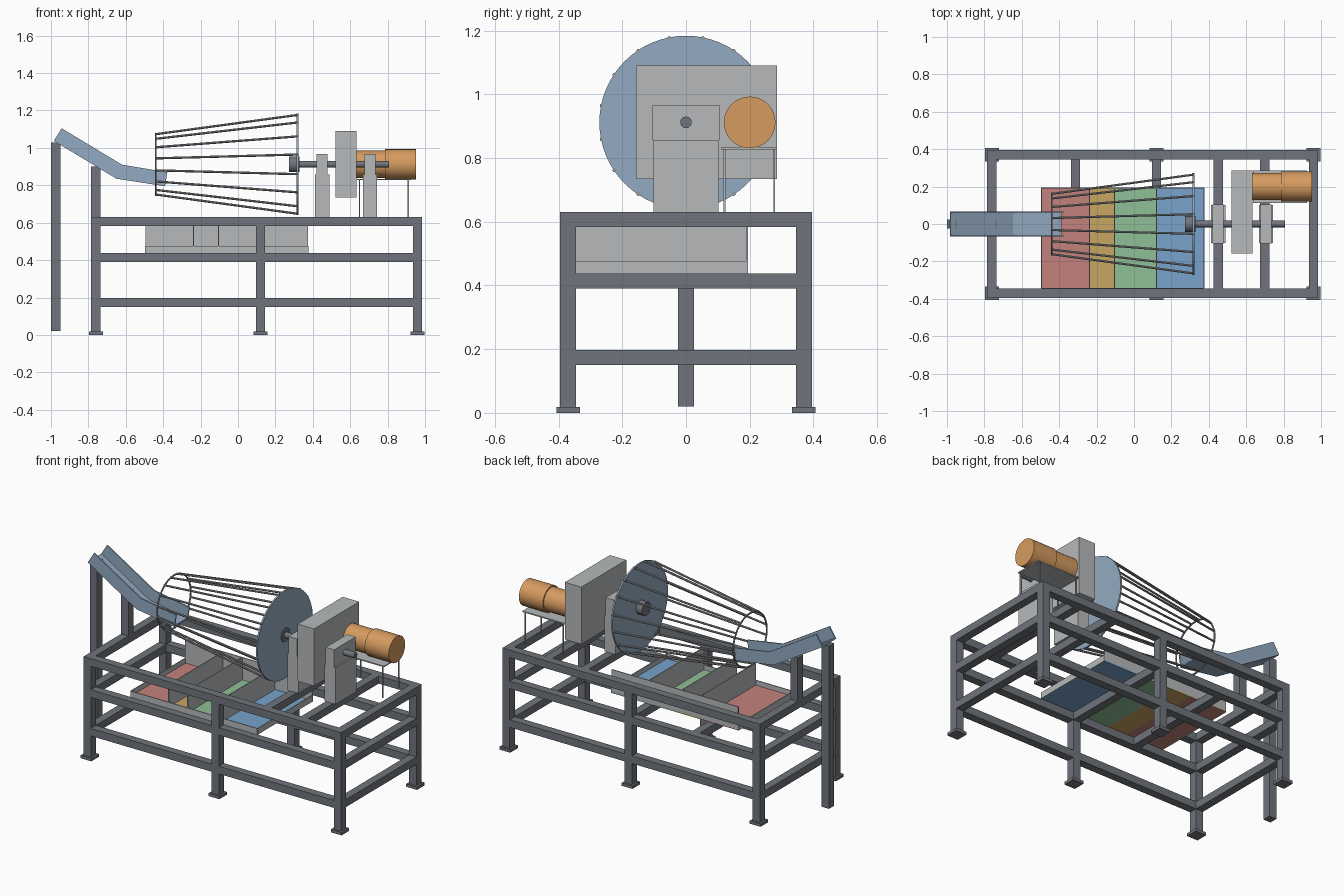
import bpy, bmesh, math
from mathutils import Vector

cube = bpy.data.objects.get("Cube")
if cube:
    bpy.data.objects.remove(cube, do_unlink=True)


def material(name, rgb):
    lin = [((c / 255 + 0.055) / 1.055) ** 2.4 for c in rgb] + [1]
    m = bpy.data.materials.new(name)
    m.use_nodes = True
    m.diffuse_color = lin
    m.node_tree.nodes["Principled BSDF"].inputs["Base Color"].default_value = lin
    return m


STEEL = material("frame_grey", (112, 117, 124))
SHEET = material("light_grey", (182, 185, 187))
ROD = material("rod_grey", (150, 153, 154))
BLUE = material("steel_blue", (148, 171, 194))
ORANGE = material("motor_orange", (214, 155, 96))
FLOORS = [material("tray_red", (196, 130, 124)), material("tray_yellow", (200, 166, 100)),
          material("tray_green", (144, 192, 150)), material("tray_blue", (120, 163, 204))]


def finish(name, bm, mat, smooth=False):
    bmesh.ops.recalc_face_normals(bm, faces=bm.faces)
    me = bpy.data.meshes.new(name)
    bm.to_mesh(me)
    bm.free()
    ob = bpy.data.objects.new(name, me)
    bpy.context.collection.objects.link(ob)
    me.materials.append(mat)
    if smooth:
        bpy.ops.object.select_all(action='DESELECT')
        ob.select_set(True)
        bpy.context.view_layer.objects.active = ob
        bpy.ops.object.shade_smooth_by_angle(angle=math.radians(35))
    return ob


def box(name, x, y, z, mat):
    """Box from (min, max) spans."""
    bm = bmesh.new()
    bmesh.ops.create_cube(bm, size=1)
    for v in bm.verts:
        v.co = [s[0] + (c + 0.5) * (s[1] - s[0]) for c, s in zip(v.co, (x, y, z))]
    return finish(name, bm, mat)


def rod(name, a, b, r, mat, sides=32):
    """Cylinder between two points."""
    a, b = Vector(a), Vector(b)
    d = b - a
    bm = bmesh.new()
    bmesh.ops.create_cone(bm, cap_ends=True, segments=sides, radius1=r, radius2=r, depth=d.length)
    bm.transform(d.to_track_quat('Z', 'Y').to_matrix().to_4x4())
    bmesh.ops.translate(bm, verts=bm.verts, vec=(a + b) / 2)
    return finish(name, bm, mat, True)


def around(c, half):
    return (c - half, c + half)


# Frame: legs, feet and long rails on both sides
T = 0.025
LEGS = (-0.76, 0.12, 0.96)
LEVELS = {"low": (0.15, 0.197), "middle": (0.39, 0.437), "top": (0.583, 0.63)}
for side, y in (("left", -0.37), ("right", 0.37)):
    for i, x in enumerate(LEGS):
        box(f"leg_{side}_{i}", around(x, T), around(y, T), (0.01, 0.63), STEEL)
        box(f"foot_{side}_{i}", around(x, 0.037), around(y, 0.037), (0, 0.018), STEEL)
    for level, z in LEVELS.items():
        box(f"{level}_rail_{side}", (LEGS[0], LEGS[2]), around(y, T), z, STEEL)

# Cross rails
for level, xs in (("low", (-0.76, 0.96)), ("middle", (-0.76, -0.313, 0.12, 0.96)),
                  ("top", (-0.76, 0.45, 0.70, 0.96))):
    for i, x in enumerate(xs):
        box(f"{level}_cross_rail_{i}", around(x, T), (-0.345, 0.345), LEVELS[level], STEEL)

# Chute posts
box("chute_outer_post", (-1.0, -0.95), around(0, T), (0.02, 1.03), STEEL)
box("chute_inner_post", around(-0.76, T), around(0, T), (0.63, 0.9), STEEL)

# Chute: open channel of one bent floor and two walls
low = [(-0.985, 1.037), (-0.65, 0.835), (-0.39, 0.795)]
high = [(-0.943, 1.105), (-0.62, 0.91), (-0.378, 0.87)]


def bent_plate(name, lower, upper, y):
    bm = bmesh.new()
    rings = [[bm.verts.new((p[0], yy, p[1])) for p, yy in
              ((a, y[0]), (a, y[1]), (b, y[1]), (b, y[0]))] for a, b in zip(lower, upper)]
    for r, s in zip(rings, rings[1:]):
        for k in range(4):
            bm.faces.new((r[k], r[k - 1], s[k - 1], s[k]))
    bm.faces.new(rings[0])
    bm.faces.new(rings[-1])
    finish(name, bm, BLUE)


inner = [tuple(Vector(a).lerp(Vector(b), 0.1)) for a, b in zip(low, high)]
bent_plate("chute_floor", low, inner, (-0.066, 0.066))
bent_plate("chute_wall_front", low, high, (-0.068, -0.06))
bent_plate("chute_wall_back", low, high, (0.06, 0.068))

# Sorting trays: coloured floors, low lip, tall dividers and back
Y0, Y1, W = -0.345, 0.195, 0.006
EDGES = (-0.495, -0.237, -0.105, 0.12, 0.375)
for i, (a, b) in enumerate(zip(EDGES, EDGES[1:])):
    box(f"tray_floor_{i}", (a, b), (Y0, Y1), (0.437, 0.445), FLOORS[i])
for i, x in enumerate(EDGES):
    top = 0.475 if i in (0, 4) else 0.583
    box(f"tray_divider_{i}", around(x, W / 2), (Y0, Y1), (0.437, top), SHEET)
box("tray_front_lip", (EDGES[0], EDGES[-1]), (Y0 - W / 2, Y0 + W / 2), (0.437, 0.475), SHEET)
box("tray_back_wall", (EDGES[0], EDGES[-1]), (Y1 - W, Y1), (0.437, 0.583), SHEET)

# Conical drum: drive disc, bars and mouth ring
ZC = 0.912
rod("drum_disc", (0.314, 0, ZC), (0.324, 0, ZC), 0.272, BLUE, 64)
for i in range(16):
    t = math.tau * (i + 0.5) / 16
    c, s = math.cos(t), math.sin(t)
    rod(f"drum_bar_{i}", (-0.443, 0.164 * c, ZC + 0.164 * s),
        (0.324, 0.27 * c, ZC + 0.27 * s), 0.006, ROD, 10)
bpy.ops.mesh.primitive_torus_add(location=(-0.44, 0, ZC), rotation=(0, math.pi / 2, 0),
                                 major_radius=0.164, minor_radius=0.005,
                                 major_segments=48, minor_segments=8)
ring = bpy.context.object
ring.name = "drum_ring"
ring.data.materials.append(ROD)
bpy.ops.object.shade_smooth_by_angle()

# Shaft and hub
rod("shaft", (0.272, 0, ZC), (0.808, 0, ZC), 0.018, STEEL)
rod("hub", (0.272, 0, ZC), (0.33, 0, ZC), 0.042, STEEL)

# Bearing stands
for i, x in enumerate((0.45, 0.705)):
    box(f"bearing_stand_{i}", around(x, 0.038), (-0.102, 0.102), (0.63, 0.857), SHEET)
    box(f"bearing_block_{i}", around(x, 0.029), (-0.105, 0.105), (0.857, 0.967), SHEET)

# Gearbox and motor
box("gearbox", (0.52, 0.633), (-0.157, 0.285), (0.735, 1.09), SHEET)
rod("motor_neck", (0.633, 0.2, ZC), (0.79, 0.2, ZC), 0.073, ORANGE)
rod("motor_body", (0.787, 0.2, ZC), (0.952, 0.2, ZC), 0.081, ORANGE)

# Motor table
box("motor_table", (0.635, 0.925), (0.112, 0.285), (0.827, 0.834), SHEET)
for i, x in enumerate((0.65, 0.91)):
    for j, y in enumerate((0.121, 0.277)):
        box(f"motor_table_leg_{i}_{j}", around(x, 0.003), around(y, 0.003), (0.63, 0.83), SHEET)
